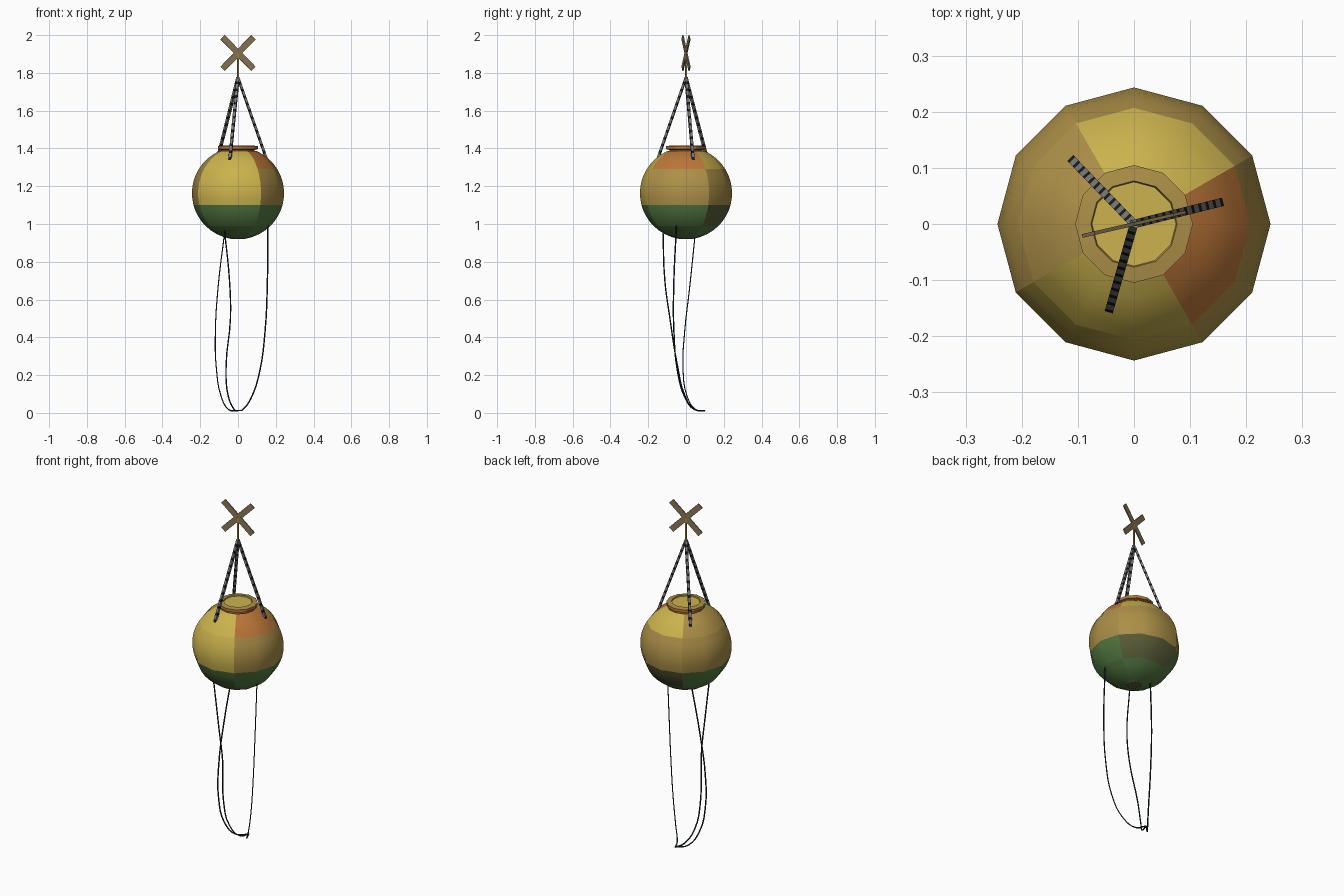
import bpy, bmesh, math
from mathutils import Vector

if "Cube" in bpy.data.objects:
    bpy.data.objects.remove(bpy.data.objects["Cube"])

def mat(name, *rgb):
    m = bpy.data.materials.new(name)
    m.diffuse_color = (*rgb, 1)
    m.use_nodes = True
    m.node_tree.nodes["Principled BSDF"].inputs["Base Color"].default_value = m.diffuse_color
    return m

YELLOW = mat("yellow", 0.60, 0.45, 0.075)
TAN = mat("tan", 0.42, 0.28, 0.065)
ORANGE = mat("orange", 0.50, 0.18, 0.04)
GREEN = mat("green", 0.09, 0.20, 0.055)
OLIVE = mat("olive", 0.10, 0.11, 0.04)
WOOD = mat("brown wood", 0.25, 0.18, 0.09)
GREY = mat("chain grey", 0.22, 0.21, 0.20)
BLACK = mat("black", 0.012, 0.012, 0.012)
ROPE = mat("dark rope", 0.01, 0.025, 0.03)

def finish(name, bm, mats, smooth=None):
    me = bpy.data.meshes.new(name)
    bm.to_mesh(me)
    bm.free()
    for m in mats:
        me.materials.append(m)
    ob = bpy.data.objects.new(name, me)
    bpy.context.collection.objects.link(ob)
    if smooth:
        bpy.ops.object.select_all(action='DESELECT')
        ob.select_set(True)
        bpy.context.view_layer.objects.active = ob
        bpy.ops.object.shade_smooth_by_angle(angle=math.radians(smooth))
    return ob

# Float ball: horizontal bands, each made of four separate quarter panels
RAD, CZ = 0.244, 1.163

def band(name, e_top, e_bottom, rows, quarter_mats):
    bm = bmesh.new()
    for q, m in enumerate(quarter_mats):
        grid = []
        for r in range(rows + 1):
            e = math.radians(e_top + (e_bottom - e_top) * r / rows)
            row = []
            for c in range(4):
                a = math.radians(30 + 90 * q + 30 * c)
                row.append(bm.verts.new((RAD * math.cos(e) * math.cos(a),
                                         RAD * math.cos(e) * math.sin(a),
                                         CZ + RAD * math.sin(e))))
            grid.append(row)
        for r in range(rows):
            for c in range(3):
                f = bm.faces.new((grid[r][c], grid[r + 1][c],
                                  grid[r + 1][c + 1], grid[r][c + 1]))
                f.material_index = q
    return finish(name, bm, quarter_mats, 40)

# quarter order: back, left, front, right
band("float_top_band", 66, 32, 4, [YELLOW, TAN, YELLOW, ORANGE])
band("float_middle_band", 32, -14.5, 5, [TAN, TAN, YELLOW, TAN])
band("float_lower_band", -14.5, -45, 4, [OLIVE, GREEN, GREEN, GREEN])
band("float_bottom_band", -45, -80, 4, [GREEN] * 4)

def lathe(name, profile, mats, rule):
    bm = bmesh.new()
    rings = [[bm.verts.new((r * math.cos(i * math.pi / 6), r * math.sin(i * math.pi / 6), z))
              for i in range(12)] for r, z in profile]
    for k in range(len(rings) - 1):
        for i in range(12):
            j = (i + 1) % 12
            f = bm.faces.new((rings[k][i], rings[k][j], rings[k + 1][j], rings[k + 1][i]))
            f.material_index = rule(k)
    f = bm.faces.new(rings[-1])
    f.material_index = rule(len(rings) - 1)
    bmesh.ops.recalc_face_normals(bm, faces=bm.faces)
    return finish(name, bm, mats, 30)

# Flanged lid on top, small plug underneath
lathe("lid", [(0.088, 1.375), (0.088, 1.392), (0.105, 1.396), (0.105, 1.412),
              (0.077, 1.416), (0.075, 1.410)],
      [ORANGE, TAN, YELLOW], lambda k: 0 if k < 3 else (1 if k < 5 else 2))
lathe("bottom_plug", [(0.043, CZ - 0.238), (0.036, CZ - 0.243)], [OLIVE], lambda k: 0)

def box(bm, centre, ax, ay, az):
    """Box from a centre and three half-extent vectors; returns its faces."""
    v = [bm.verts.new(centre + ax * i + ay * j + az * k)
         for i in (-1, 1) for j in (-1, 1) for k in (-1, 1)]
    faces = [bm.faces.new([v[n] for n in q]) for q in
             ((0, 1, 3, 2), (4, 6, 7, 5), (0, 4, 5, 1), (2, 3, 7, 6), (0, 2, 6, 4), (1, 5, 7, 3))]
    bmesh.ops.recalc_face_normals(bm, faces=faces)
    return faces

# Three chain legs with alternating grey and black links
APEX = Vector((0, 0, 1.775))
for n, deg in enumerate((14, 134, 254)):
    a = math.radians(deg)
    foot = Vector((0.158 * math.cos(a), 0.158 * math.sin(a), 1.338))
    side = Vector((-math.sin(a), math.cos(a), 0))
    along = foot - APEX
    out = along.normalized().cross(side)
    bm = bmesh.new()
    links = 12
    for i in range(links):
        for t0, t1, m in ((0, 0.62, 0), (0.62, 1, 1)):
            s0, s1 = (i + t0) / links, (i + t1) / links
            for f in box(bm, APEX + along * (s0 + s1) / 2, side * 0.0075,
                         out * 0.006, along * (s1 - s0) / 2):
                f.material_index = m
    finish(f"chain_leg_{n + 1}", bm, [GREY, BLACK])

# Crossed topmark boards and their post
a = math.radians(13)
across, up = Vector((math.cos(a), math.sin(a), 0)), Vector((0, 0, 1))
normal = across.cross(up)
for n, s in enumerate((1, -1)):
    bm = bmesh.new()
    d = (across * s + up).normalized()
    box(bm, Vector((0, 0, 1.905)), d * 0.118, d.cross(normal) * 0.0162, normal * (0.003 + 0.0003 * n))
    finish(f"cross_board_{n + 1}", bm, [WOOD])
bm = bmesh.new()
box(bm, Vector((0, 0, 1.835)), across * 0.004, normal * 0.004, up * 0.07)
finish("topmark_post", bm, [TAN])

# Three hanging ropes that meet at the floor
def rope(name, pts):
    cu = bpy.data.curves.new(name, 'CURVE')
    cu.dimensions = '3D'
    cu.bevel_depth = 0.0038
    cu.bevel_resolution = 0
    cu.resolution_u = 4
    cu.use_fill_caps = True
    sp = cu.splines.new('BEZIER')
    sp.bezier_points.add(len(pts) - 1)
    for p, co in zip(sp.bezier_points, pts):
        p.co = co
        p.handle_left_type = p.handle_right_type = 'AUTO'
    cu.materials.append(ROPE)
    ob = bpy.data.objects.new(name, cu)
    bpy.context.collection.objects.link(ob)

END = (0.0, 0.10, 0.012)
rope("right_rope", [(0.158, -0.05, 1.0), (0.155, -0.065, 0.67), (0.143, -0.064, 0.43),
                    (0.115, -0.045, 0.22), (0.07, -0.005, 0.08), (0.025, 0.045, 0.017), END])
rope("front_rope", [(-0.072, -0.122, 0.97), (-0.045, -0.112, 0.70), (-0.04, -0.085, 0.50),
                    (-0.063, -0.045, 0.25), (-0.052, -0.005, 0.09), (-0.02, 0.045, 0.018), END])
rope("back_rope", [(-0.07, 0.05, 0.96), (-0.105, 0.02, 0.67), (-0.12, -0.008, 0.42),
                   (-0.115, -0.016, 0.24), (-0.09, 0.005, 0.09), (-0.05, 0.05, 0.018), END])
